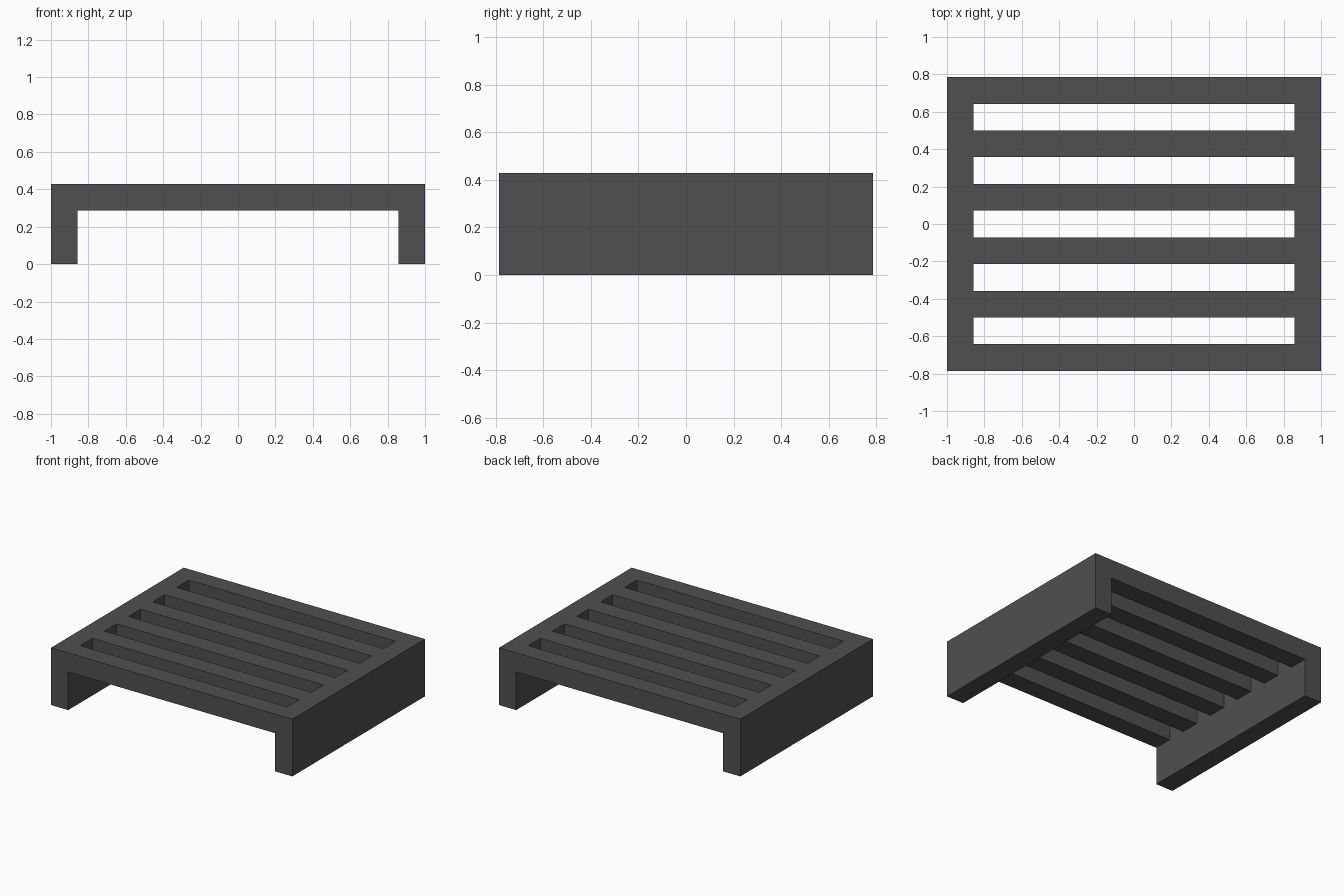
import bpy
import bmesh

if "Cube" in bpy.data.objects:
    bpy.data.objects.remove(bpy.data.objects["Cube"])

U = 1 / 7                                   # board thickness
xs = [-7 * U, -6 * U, 6 * U, 7 * U]         # side panel, slat span, side panel
ys = [(j - 5.5) * U for j in range(12)]     # alternating slats and gaps
zs = [0, 2 * U, 3 * U]                      # leg layer, top layer


def solid(i, j, k):
    """Side panels are full height; slats fill every other row of the top layer."""
    if not (0 <= i < 3 and 0 <= j < 11 and 0 <= k < 2):
        return False
    return i != 1 or (k == 1 and j % 2 == 0)


# Slatted bench: one continuous shell made from the exposed cell sides
bm = bmesh.new()
verts = {}


def corner(c):
    if c not in verts:
        verts[c] = bm.verts.new((xs[c[0]], ys[c[1]], zs[c[2]]))
    return verts[c]


for cell in [(i, j, k) for i in range(3) for j in range(11) for k in range(2)]:
    if not solid(*cell):
        continue
    for axis in range(3):
        for side in (0, 1):
            near = list(cell)
            near[axis] += 2 * side - 1
            if solid(*near):
                continue
            loop = []
            for a, b in ((0, 0), (1, 0), (1, 1), (0, 1)):
                c = list(cell)
                c[axis] += side
                c[(axis + 1) % 3] += a
                c[(axis + 2) % 3] += b
                loop.append(corner(tuple(c)))
            bm.faces.new(loop if side else loop[::-1])

mesh = bpy.data.meshes.new("slatted_bench")
bm.to_mesh(mesh)
bm.free()
bench = bpy.data.objects.new("slatted_bench", mesh)
bpy.context.collection.objects.link(bench)

# Dark grey finish
grey = bpy.data.materials.new("dark_grey")
grey.diffuse_color = (0.08, 0.08, 0.08, 1)
grey.use_nodes = True
grey.node_tree.nodes["Principled BSDF"].inputs["Base Color"].default_value = grey.diffuse_color
mesh.materials.append(grey)
